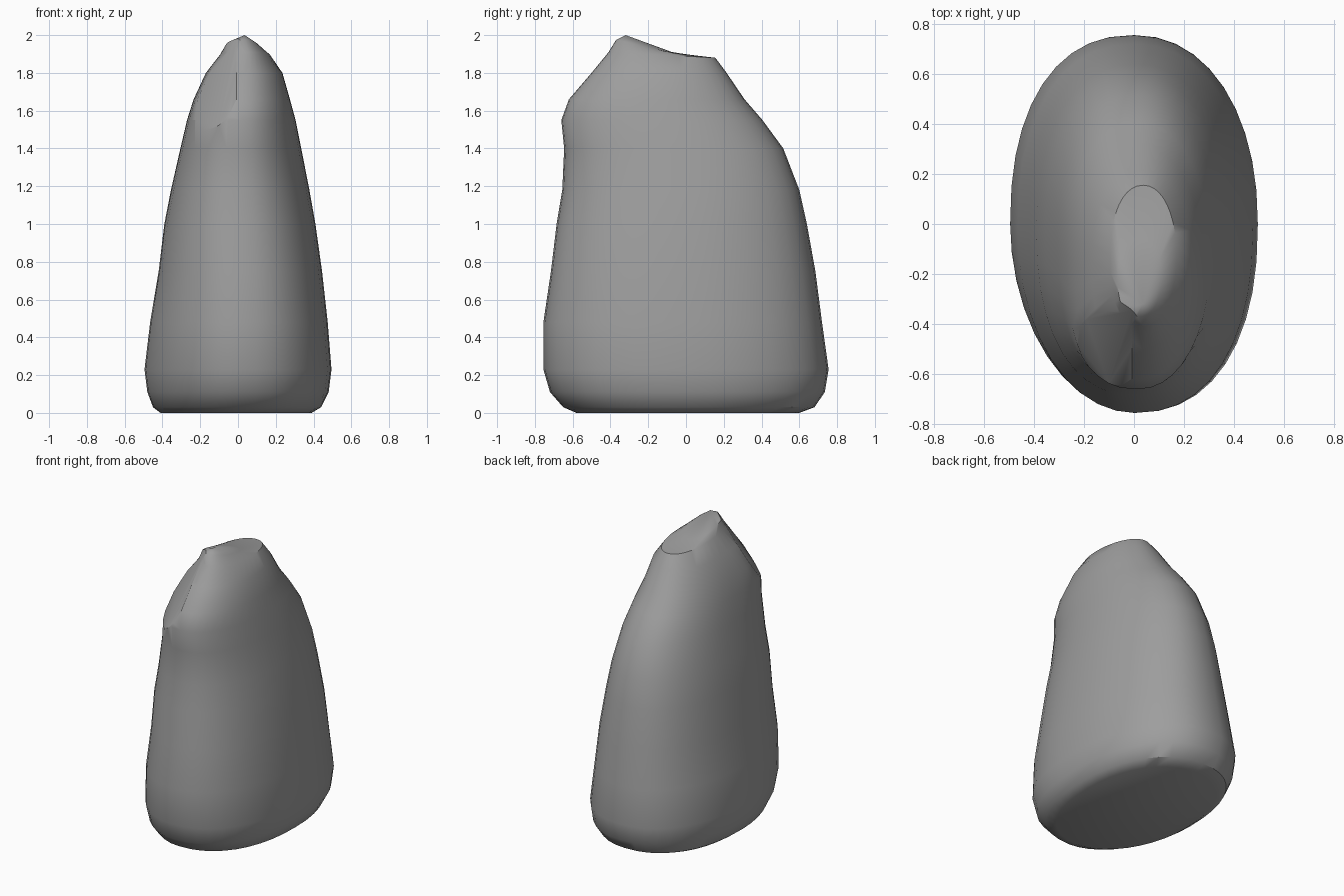
import bpy, bmesh, math
from mathutils import Vector

if "Cube" in bpy.data.objects:
    bpy.data.objects.remove(bpy.data.objects["Cube"])

# Ring profile: z front, z back, x min, x max, y min, y max
RINGS = [
    (0.00, 0.00, -.41, .39, -.58, .60),
    (0.03, 0.03, -.45, .44, -.65, .68),
    (0.11, 0.11, -.48, .48, -.72, .735),
    (0.23, 0.23, -.495, .495, -.755, .755),
    (0.48, 0.48, -.465, .475, -.755, .72),
    (0.75, 0.75, -.42, .445, -.715, .685),
    (1.00, 1.00, -.39, .41, -.685, .64),
    (1.18, 1.18, -.355, .378, -.655, .60),
    (1.40, 1.40, -.305, .335, -.645, .515),
    (1.55, 1.55, -.27, .305, -.66, .405),
    (1.66, 1.66, -.235, .275, -.62, .31),
    (1.80, 1.80, -.17, .235, -.50, .215),
    (1.91, 1.88, -.095, .17, -.41, .155),
    (1.975, 1.905, -.065, .11, -.37, -.06),
]
PEAK = (.035, -.32, 2.0)
SEGMENTS = 40


def ring_point(ring, i):
    """Point on a lopsided rounded outline with its own squareness per corner."""
    zf, zb, x0, x1, y0, y1 = ring
    a = 2 * math.pi * i / SEGMENTS
    c, s = math.cos(a), math.sin(a)
    base, top = (((2.3, 2.1) if c > 0 else (1.95, 2.6)) if s < 0
                 else ((2.15, 2.1) if c > 0 else (2.3, 2.2)))
    t = min(1, max(0, (zf - .3) / 1.2))
    n = base + (top - base) * t
    u = math.copysign(abs(c) ** (2 / n), c)
    v = math.copysign(abs(s) ** (2 / n), s)
    x = (x0 + x1) / 2 + u * (x1 - x0) / 2
    y = (y0 + y1) / 2 + v * (y1 - y0) / 2
    return (x, y, zf + (zb - zf) * (v + 1) / 2)


# Standing stone body, lofted from the rings
bm = bmesh.new()
loops = [[bm.verts.new(ring_point(r, i)) for i in range(SEGMENTS)] for r in RINGS]
bm.faces.new(loops[0][::-1])
for low, high in zip(loops, loops[1:]):
    for i in range(SEGMENTS):
        j = (i + 1) % SEGMENTS
        bm.faces.new((low[i], low[j], high[j], high[i]))

# Peak near the front of the crest
tip = bm.verts.new(PEAK)
for i in range(SEGMENTS):
    bm.faces.new((loops[-1][i], loops[-1][(i + 1) % SEGMENTS], tip))

# Chipped facet on the upper front left
cut = bmesh.ops.bisect_plane(
    bm, geom=bm.verts[:] + bm.edges[:] + bm.faces[:],
    plane_co=Vector((-.2, -.31, 1.785)), plane_no=Vector((-.092, -.088, .075)).normalized(),
    clear_outer=True)
rim = [e for e in cut["geom_cut"] if isinstance(e, bmesh.types.BMEdge)]
if rim:
    bmesh.ops.holes_fill(bm, edges=rim, sides=0)
bmesh.ops.recalc_face_normals(bm, faces=bm.faces[:])

mesh = bpy.data.meshes.new("standing_stone")
bm.to_mesh(mesh)
bm.free()
stone = bpy.data.objects.new("standing_stone", mesh)
bpy.context.collection.objects.link(stone)

# Dark grey rock colour
rock = bpy.data.materials.new("dark_rock")
rock.diffuse_color = (.34, .34, .34, 1)
rock.use_nodes = True
rock.node_tree.nodes["Principled BSDF"].inputs["Base Color"].default_value = rock.diffuse_color
mesh.materials.append(rock)

bpy.context.view_layer.objects.active = stone
stone.select_set(True)
bpy.ops.object.shade_smooth_by_angle(angle=math.radians(35))
